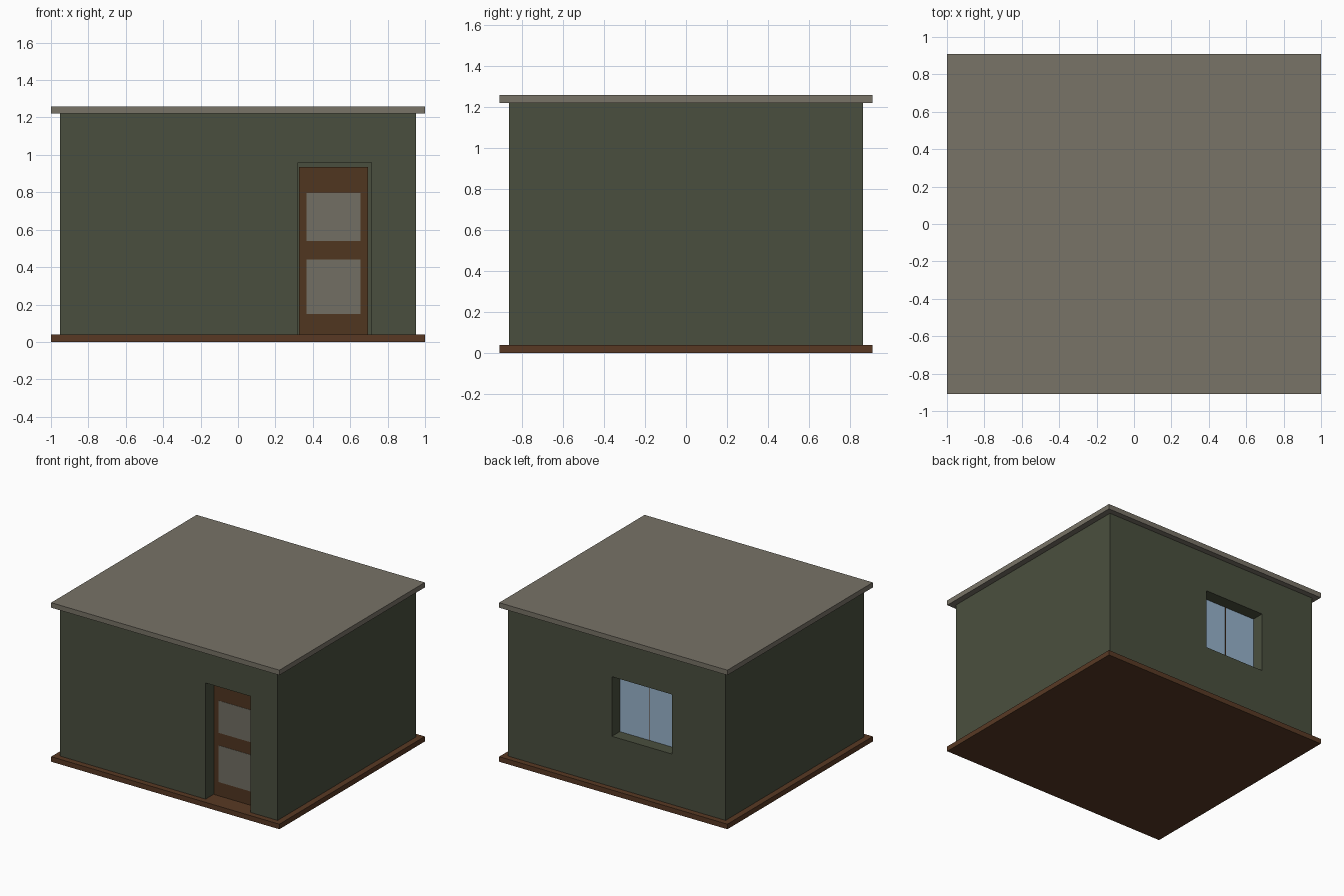
import bpy

if "Cube" in bpy.data.objects:
    bpy.data.objects.remove(bpy.data.objects["Cube"])


def mat(name, r, g, b):
    # sRGB 0-255 to linear diffuse colour
    def lin(c):
        c /= 255
        return c / 12.92 if c <= 0.04045 else ((c + 0.055) / 1.055) ** 2.4
    m = bpy.data.materials.new(name)
    m.diffuse_color = (lin(r), lin(g), lin(b), 1)
    m.use_nodes = True
    m.node_tree.nodes["Principled BSDF"].inputs["Base Color"].default_value = m.diffuse_color
    return m


green = mat("wall green", 74, 79, 62)
stone = mat("roof grey", 120, 115, 103)
glass_grey = mat("door glass grey", 114, 110, 99)
floor_brown = mat("floor brown", 88, 57, 36)
door_brown = mat("door brown", 80, 54, 32)
glass_blue = mat("window blue", 152, 180, 204)


def box(name, x0, x1, y0, y1, z0, z1, material=None):
    v = [(x, y, z) for z in (z0, z1) for x, y in
         ((x0, y0), (x1, y0), (x1, y1), (x0, y1))]
    f = [(3, 2, 1, 0), (4, 5, 6, 7), (0, 1, 5, 4),
         (1, 2, 6, 5), (2, 3, 7, 6), (3, 0, 4, 7)]
    me = bpy.data.meshes.new(name)
    me.from_pydata(v, [], f)
    ob = bpy.data.objects.new(name, me)
    bpy.context.collection.objects.link(ob)
    if material:
        me.materials.append(material)
    return ob


# floor slab and flat roof
box("floor_slab", -1, 1, -0.91, 0.91, 0, 0.04, floor_brown)
box("roof_slab", -1, 1, -0.91, 0.91, 1.22, 1.26, stone)

# hollow walls with door and window openings
WX, WY, T = 0.953, 0.865, 0.13
walls = box("walls", -WX, WX, -WY, WY, 0.04, 1.22, green)
cutters = [
    box("room_cutter", -WX + T, WX - T, -WY + T, WY - T, -0.2, 1.5, green),
    box("door_cutter", 0.322, 0.715, -1.1, -0.5, -0.1, 0.96, green),
    box("window_cutter", -0.484, 0.043, 0.5, 1.1, 0.44, 0.912, green),
]
for c in cutters:
    mod = walls.modifiers.new(c.name, 'BOOLEAN')
    mod.operation = 'DIFFERENCE'
    mod.solver = 'EXACT'
    mod.object = c
    c.hide_render = True
    c.hide_viewport = True
    c.display_type = 'WIRE'

# recessed door with two glass panels on both sides
DY0, DY1 = -0.765, -0.735
box("door", 0.325, 0.695, DY0, DY1, 0.04, 0.936, door_brown)
for label, z0, z1 in (("lower", 0.15, 0.44), ("upper", 0.54, 0.795)):
    box(f"door_glass_{label}", 0.365, 0.655, DY0 - 0.002, DY1 + 0.002,
        z0, z1, glass_grey)

# two recessed window panes with a thin centre bar
MID, HALF = -0.2205, 0.2635
for label, a, b in (("left", -HALF, -0.003), ("right", 0.003, HALF)):
    box(f"window_pane_{label}", MID + a, MID + b, 0.745, 0.767,
        0.44, 0.912, glass_blue)
box("window_bar", MID - 0.003, MID + 0.003, 0.744, 0.768, 0.44, 0.912, door_brown)
